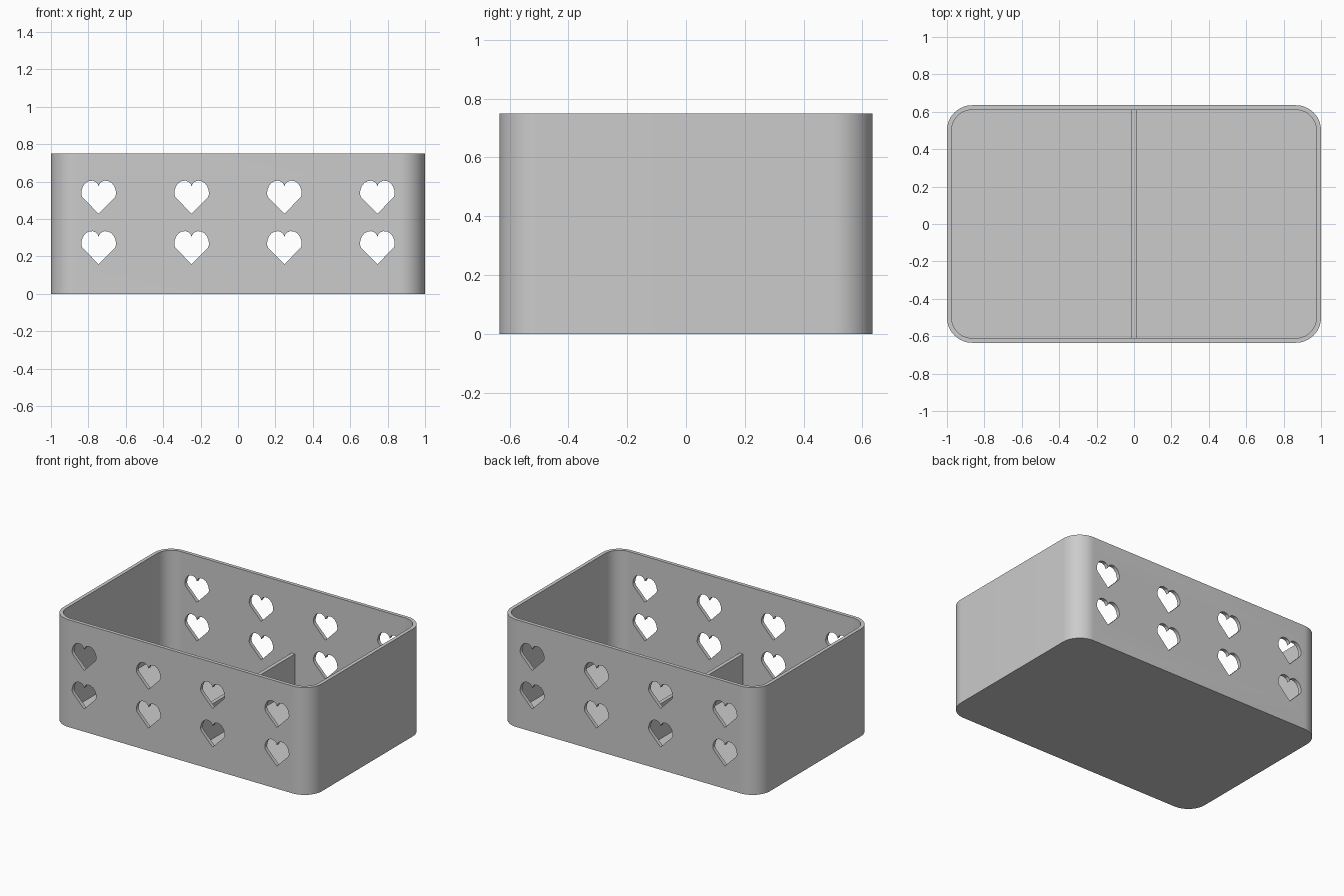
import bpy, bmesh, math

if "Cube" in bpy.data.objects:
    bpy.data.objects.remove(bpy.data.objects["Cube"])

HX, HY, H = 1.0, 0.635, 0.75     # half length, half depth, height
WALL, FLOOR, RADIUS = 0.025, 0.025, 0.135

grey = bpy.data.materials.new("plain_grey")
grey.use_nodes = True
grey.diffuse_color = (0.6, 0.6, 0.6, 1)
grey.node_tree.nodes["Principled BSDF"].inputs["Base Color"].default_value = (0.6, 0.6, 0.6, 1)


def finish(name, bm):
    bmesh.ops.recalc_face_normals(bm, faces=bm.faces)
    mesh = bpy.data.meshes.new(name)
    bm.to_mesh(mesh)
    bm.free()
    mesh.materials.append(grey)
    obj = bpy.data.objects.new(name, mesh)
    bpy.context.collection.objects.link(obj)
    return obj


def rounded_loop(bm, inset, z, steps=16):
    """Rounded rectangle of vertices, inset from the outer outline."""
    r = RADIUS - inset
    loop = []
    for corner, (sx, sy) in enumerate([(1, 1), (-1, 1), (-1, -1), (1, -1)]):
        for i in range(steps + 1):
            a = math.radians(90) * (corner + i / steps)
            loop.append(bm.verts.new((sx * (HX - RADIUS) + r * math.cos(a),
                                      sy * (HY - RADIUS) + r * math.sin(a), z)))
    return loop


# Open box: outer wall, rim, inner wall, then floor and underside
bm = bmesh.new()
loops = [rounded_loop(bm, *p) for p in [(0, 0), (0, H), (WALL, H), (WALL, FLOOR)]]
for a, b in zip(loops, loops[1:]):
    for i in range(len(a)):
        j = (i + 1) % len(a)
        bm.faces.new((a[i], a[j], b[j], b[i]))
bm.faces.new(loops[0])
bm.faces.new(loops[-1])
box = finish("box_shell", bm)

# Heart cutters running through front and back walls
half = [(0.087, 0.089), (0.093, 0.105), (0.091, 0.126), (0.083, 0.148), (0.069, 0.166),
        (0.050, 0.176), (0.032, 0.177), (0.014, 0.170), (0.004, 0.158)]
heart = [(0, 0)] + half + [(0, 0.146)] + [(-x, z) for x, z in reversed(half)]
bm = bmesh.new()
for cx in (-0.745, -0.248, 0.248, 0.745):
    for tip in (0.158, 0.428):
        face = bm.faces.new([bm.verts.new((cx + x, -1, tip + z)) for x, z in heart])
        out = bmesh.ops.extrude_face_region(bm, geom=[face], use_keep_orig=True)
        verts = [v for v in out["geom"] if isinstance(v, bmesh.types.BMVert)]
        bmesh.ops.translate(bm, verts=verts, vec=(0, 2, 0))
cutter = finish("heart_cutter", bm)
cutter.hide_render = True

mod = box.modifiers.new("heart_holes", 'BOOLEAN')
mod.operation = 'DIFFERENCE'
mod.solver = 'EXACT'
mod.object = cutter
bpy.ops.object.select_all(action='DESELECT')
box.select_set(True)
bpy.context.view_layer.objects.active = box
bpy.ops.object.modifier_apply(modifier=mod.name)
bpy.data.objects.remove(cutter)
bpy.ops.object.shade_smooth_by_angle(angle=math.radians(25))

# Low divider across the middle
bm = bmesh.new()
bmesh.ops.create_cube(bm, size=1)
top = 0.27
bmesh.ops.scale(bm, verts=bm.verts, vec=(0.026, 2 * (HY - WALL) + 0.01, top - 0.01))
bmesh.ops.translate(bm, verts=bm.verts, vec=(0, 0, (top + 0.01) / 2))
finish("divider", bm)
